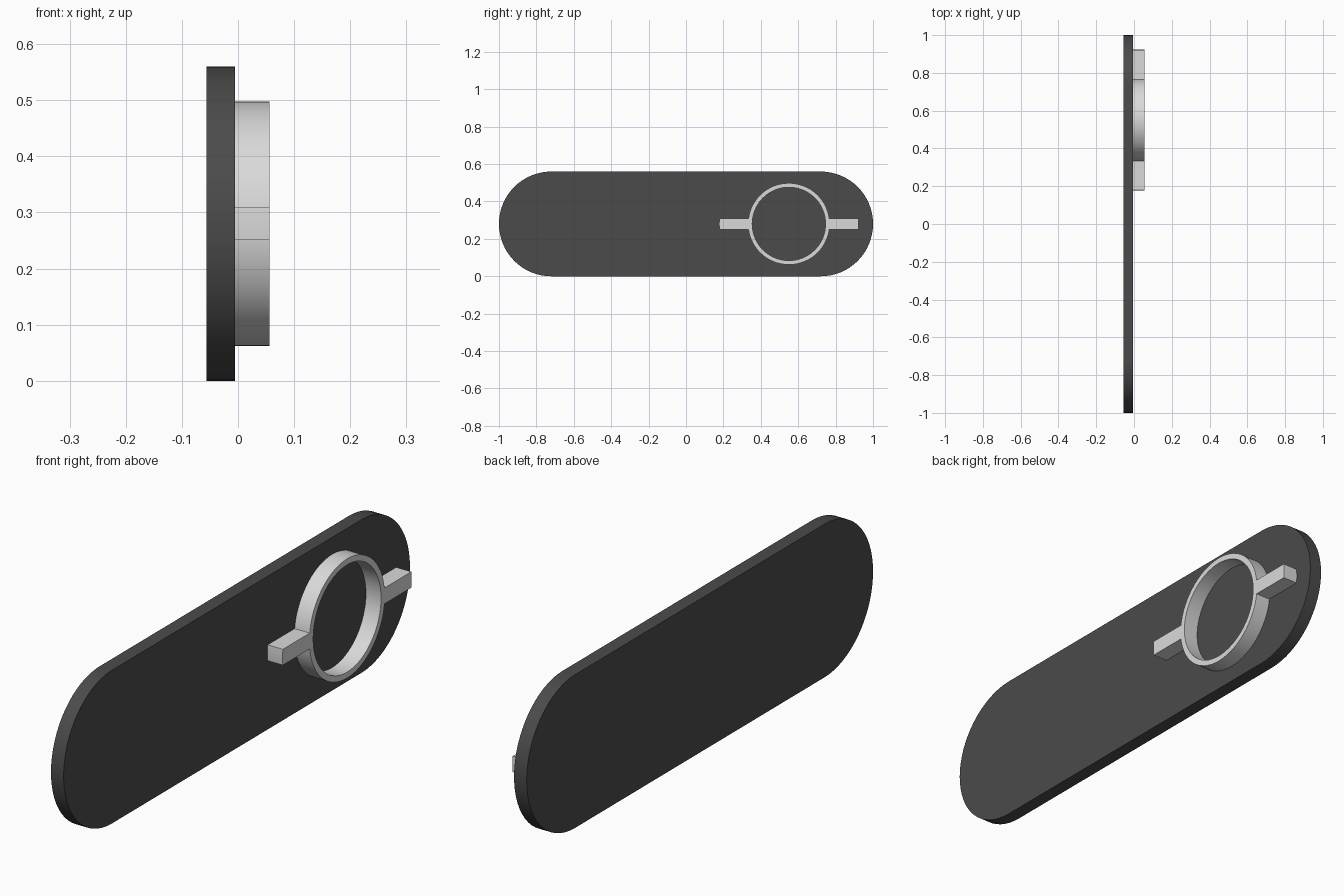
import bpy, bmesh, math

if "Cube" in bpy.data.objects:
    bpy.data.objects.remove(bpy.data.objects["Cube"])


def material(name, c):
    m = bpy.data.materials.new(name)
    m.diffuse_color = (c, c, c, 1)
    m.use_nodes = True
    m.node_tree.nodes["Principled BSDF"].inputs["Base Color"].default_value = m.diffuse_color
    return m


def add_object(name, bm, mat):
    bmesh.ops.recalc_face_normals(bm, faces=bm.faces[:])
    mesh = bpy.data.meshes.new(name)
    bm.to_mesh(mesh)
    bm.free()
    mesh.materials.append(mat)
    ob = bpy.data.objects.new(name, mesh)
    bpy.context.collection.objects.link(ob)
    bpy.context.view_layer.objects.active = ob
    ob.select_set(True)
    bpy.ops.object.shade_smooth_by_angle(angle=math.radians(30))
    ob.select_set(False)
    return ob


def extrude_x(bm, faces, depth):
    new = bmesh.ops.extrude_face_region(bm, geom=faces)["geom"]
    verts = [g for g in new if isinstance(g, bmesh.types.BMVert)]
    bmesh.ops.translate(bm, verts=verts, vec=(depth, 0, 0))


dark = material("dark grey", 0.07)
light = material("light grey", 0.70)

BACK, FACE, FRONT = -0.056, -0.005, 0.056
MID_Z = 0.28
RING_Y, OUTER, INNER = 0.55, 0.218, 0.196

# Backing plate: stadium outline with semicircular ends
bm = bmesh.new()
r, n = MID_Z, 32
verts = []
for side, start in ((1, -math.pi / 2), (-1, math.pi / 2)):
    for i in range(n + 1):
        a = start + math.pi * i / n
        verts.append(bm.verts.new((BACK, side * (1 - r) + r * math.cos(a), MID_Z + r * math.sin(a))))
extrude_x(bm, [bm.faces.new(verts)], FACE - BACK)
add_object("backing_plate", bm, dark)

# Raised ring
bm = bmesh.new()
n = 64
loops = [[bm.verts.new((FACE, RING_Y + rad * math.cos(2 * math.pi * i / n),
                        MID_Z + rad * math.sin(2 * math.pi * i / n))) for i in range(n)]
         for rad in (OUTER, INNER)]
o, k = loops
faces = [bm.faces.new((o[i], o[(i + 1) % n], k[(i + 1) % n], k[i])) for i in range(n)]
extrude_x(bm, faces, FRONT - FACE)
add_object("ring", bm, light)

# Side bars, just embedded in the ring, with slightly curved outer ends
for side, name in ((-1, "inner_bar"), (1, "outer_bar")):
    bm = bmesh.new()
    h, near, far = 0.029, OUTER - 0.004, 0.373
    outline = [(near, -h), (far - 0.002, -h), (far, 0), (far - 0.002, h), (near, h)]
    face = bm.faces.new([bm.verts.new((FACE, RING_Y + side * y, MID_Z + z)) for y, z in outline])
    extrude_x(bm, [face], FRONT - FACE)
    add_object(name, bm, light)
